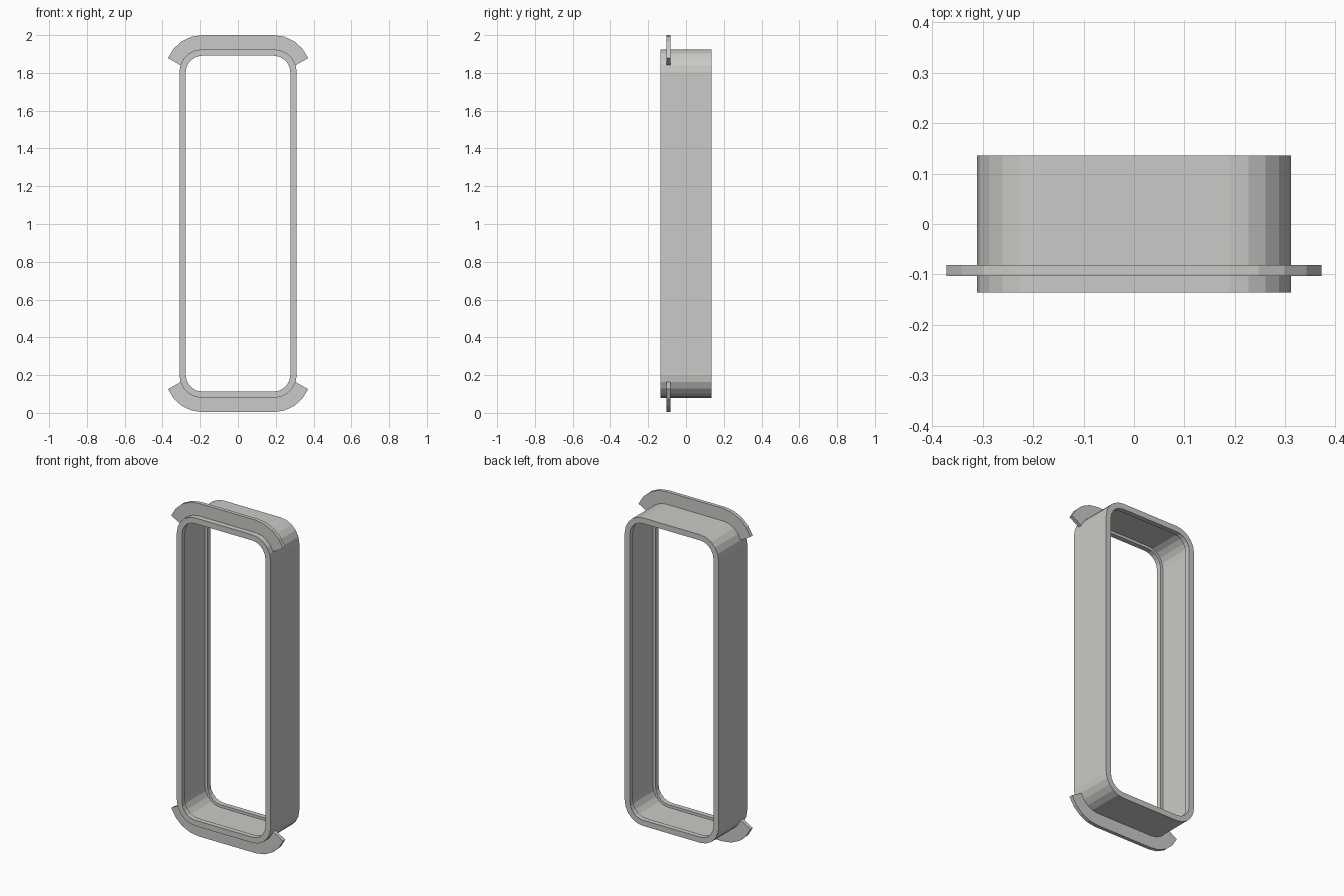
import bpy, bmesh, math

if "Cube" in bpy.data.objects:
    bpy.data.objects.remove(bpy.data.objects["Cube"])

mat = bpy.data.materials.new("light grey")
mat.diffuse_color = (0.6, 0.59, 0.57, 1)
mat.use_nodes = True
mat.node_tree.nodes["Principled BSDF"].inputs["Base Color"].default_value = mat.diffuse_color

HX, Z0, Z1, R = 0.311, 0.079, 1.925, 0.122   # outer sleeve outline
CX, CZ, MID = HX - R, Z1 - R, (Z0 + Z1) / 2


def finish(bm, name):
    bmesh.ops.recalc_face_normals(bm, faces=bm.faces)
    me = bpy.data.meshes.new(name)
    bm.to_mesh(me)
    bm.free()
    me.materials.append(mat)
    ob = bpy.data.objects.new(name, me)
    bpy.context.collection.objects.link(ob)
    return ob


def rounded_outline(inset, n=5):
    """Rounded rectangle in x/z, inset from the outer sleeve."""
    r, pts = R - inset, []
    for q, (sx, sz) in enumerate([(1, 1), (-1, 1), (-1, -1), (1, -1)]):
        for i in range(n + 1):
            a = math.radians(90 * q + 90 * i / n)
            pts.append((sx * CX + r * math.cos(a), MID + sz * (CZ - MID) + r * math.sin(a)))
    return pts


def bridge(bm, loops, closed):
    """Join consecutive vertex loops into quads."""
    n = len(loops[0])
    for k in range(len(loops)):
        a, b = loops[k], loops[(k + 1) % len(loops)]
        for i in range(n if closed else n - 1):
            j = (i + 1) % n
            bm.faces.new((a[i], a[j], b[j], b[i]))


# Sleeve: closed wall section (inset, y) with a lip at each open end
D, LIP, WALL, STEP = 0.136, 0.03, 0.034, 0.018
section = [(0, -D), (0, D), (WALL, D), (WALL, D - LIP), (STEP, D - LIP),
           (STEP, LIP - D), (WALL, LIP - D), (WALL, -D)]
bm = bmesh.new()
bridge(bm, [[bm.verts.new((x, y, z)) for x, z in rounded_outline(s)]
            for s, y in section], True)
finish(bm, "sleeve")


# Flanges: thin curved tabs wrapping the top and bottom corners
def tab_arc(r, end, n=4):
    right = []
    for i in range(n + 1):
        a = math.radians(end + (90 - end) * i / n)
        right.append((CX + r * math.cos(a), CZ + r * math.sin(a)))
    return right + [(-x, z) for x, z in reversed(right)]


def flange(name, flip):
    bm = bmesh.new()
    inner, outer = tab_arc(R, 18), tab_arc(R + 0.075, 22.5)
    loops = [[bm.verts.new((x, y, 2 * MID - z if flip else z)) for x, z in arc]
             for arc, y in [(inner, -0.103), (outer, -0.103), (outer, -0.081), (inner, -0.081)]]
    bridge(bm, loops, False)
    for e in (0, -1):
        bm.faces.new([l[e] for l in loops])
    finish(bm, name)


flange("top_flange", False)
flange("bottom_flange", True)
